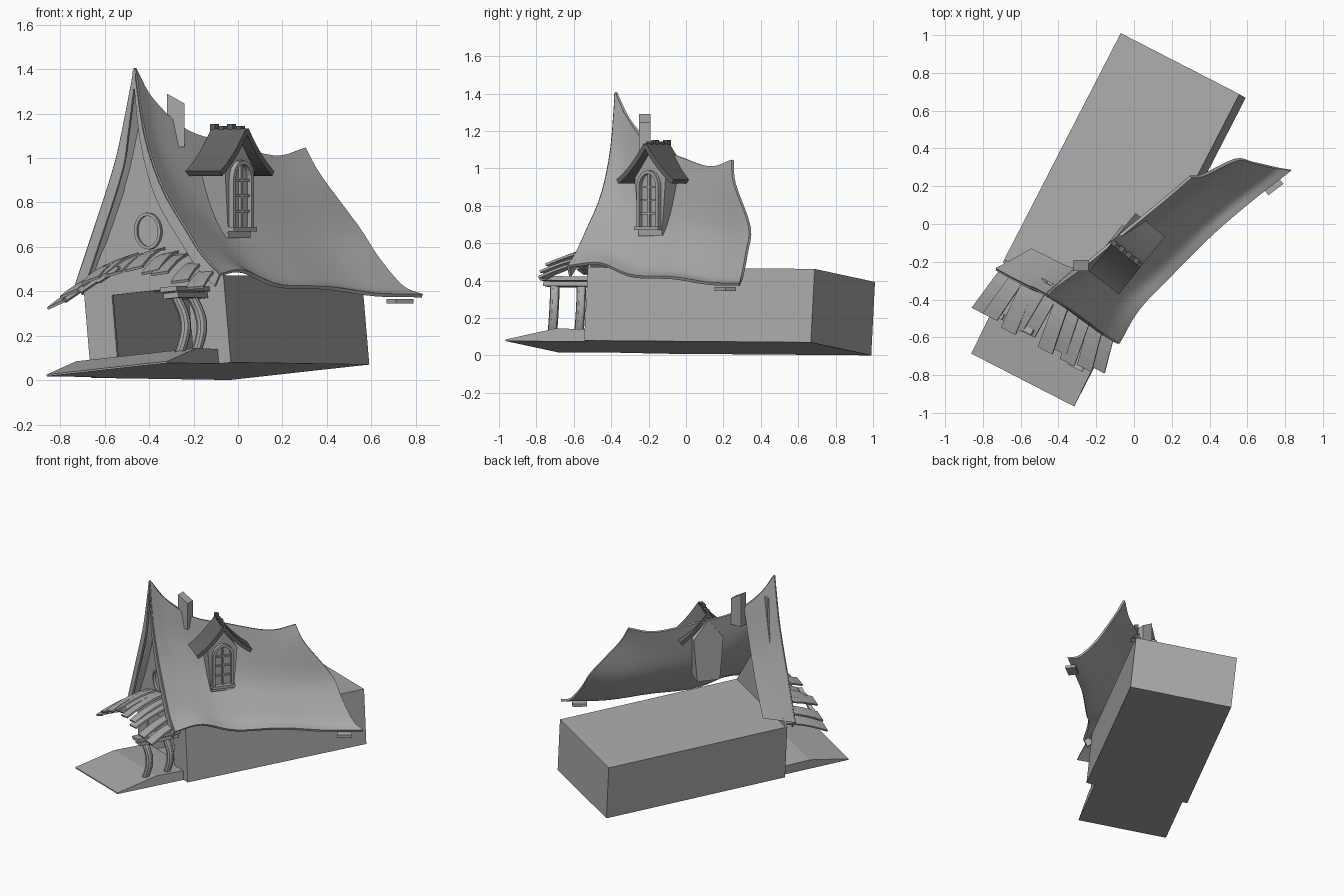
import bpy, bmesh, math, random
from mathutils import Matrix, Vector

random.seed(4)
if "Cube" in bpy.data.objects:
    bpy.data.objects.remove(bpy.data.objects["Cube"])


def material(name, value):
    m = bpy.data.materials.new(name)
    m.use_nodes = True
    colour = (value, value, value, 1)
    m.diffuse_color = colour
    m.node_tree.nodes["Principled BSDF"].inputs["Base Color"].default_value = colour
    return m


PALE = material("pale grey", 0.4)
DARK = material("dark grey", 0.13)


def frame(x, y, z, origin):
    m = Matrix((x, y, z)).transposed().to_4x4()
    m.translation = origin
    return m


# Leaning house frame, dormer frame and plain world frame
U, V = Vector((.885, -.455, .098)), Vector((.457, .888, -.007))
W = U.cross(V)
HOUSE = frame(U, V, W, (-.34, -.37, .045))
DORMER = frame((.62, .78, 0), (-.78, .62, 0), (0, 0, 1), (.03, -.21, 0))
WORLD = Matrix()


def build(name, verts, faces, place=HOUSE, mat=PALE, thick=0, smooth=False):
    me = bpy.data.meshes.new(name)
    bm = bmesh.new()
    vs = [bm.verts.new(place @ Vector(v)) for v in verts]
    for f in faces:
        bm.faces.new([vs[i] for i in f])
    bmesh.ops.recalc_face_normals(bm, faces=bm.faces)
    bm.to_mesh(me)
    bm.free()
    me.materials.append(mat)
    ob = bpy.data.objects.new(name, me)
    bpy.context.collection.objects.link(ob)
    bpy.ops.object.select_all(action='DESELECT')
    ob.select_set(True)
    bpy.context.view_layer.objects.active = ob
    if thick:
        mod = ob.modifiers.new("thickness", 'SOLIDIFY')
        mod.thickness, mod.offset = thick, 0
        bpy.ops.object.modifier_apply(modifier=mod.name)
    if smooth:
        bpy.ops.object.shade_smooth_by_angle(angle=math.radians(35))
    return ob


def prism(name, profile, a, b, axis=1, **kw):
    """Extrude a flat profile from a to b along an axis."""
    def put(p, d):
        q = list(p)
        q.insert(axis, d)
        return q
    n = len(profile)
    verts = [put(p, a) for p in profile] + [put(p, b) for p in profile]
    faces = [range(n), range(n, 2 * n)]
    faces += [(i, (i + 1) % n, n + (i + 1) % n, n + i) for i in range(n)]
    return build(name, verts, faces, **kw)


def box(name, lo, hi, **kw):
    (x, y, z), (p, q, r) = lo, hi
    return prism(name, [(x, z), (p, z), (p, r), (x, r)], y, q, **kw)


def sheet(name, fn, n, m, **kw):
    verts = [fn(i / n, j / m) for i in range(n + 1) for j in range(m + 1)]
    k = m + 1
    faces = [(i * k + j, i * k + j + 1, i * k + k + j + 1, i * k + k + j)
             for i in range(n) for j in range(m)]
    return build(name, verts, faces, **kw)


def along(points, t):
    """Smooth curve through points."""
    pts = [Vector(p) for p in points]
    f = t * (len(pts) - 1)
    i = min(int(f), len(pts) - 2)
    f -= i
    b, c = pts[i], pts[i + 1]
    a = pts[i - 1] if i else 2 * b - c
    d = pts[i + 2] if i + 2 < len(pts) else 2 * c - b
    return .5 * (2 * b + (c - a) * f + (2 * a - 5 * b + 4 * c - d) * f ** 2
                 + (3 * b - a - 3 * c + d) * f ** 3)


def roof(name, ridge, eave, front, back):
    """Surface blended between four border curves."""
    def point(s, t):
        sides = along(ridge, s).lerp(along(eave, s), t) + along(front, t).lerp(along(back, t), s)
        r0, r1, e0, e1 = (Vector(p) for p in (ridge[0], ridge[-1], eave[0], eave[-1]))
        return sides - r0.lerp(r1, s).lerp(e0.lerp(e1, s), t)
    return sheet(name, point, 24, 20, place=WORLD, thick=.016, smooth=True)


# Main roof slope and the short far slope
apex = (-.465, -.375, 1.405)
front_r = [apex, (-.42, -.40, 1.10), (-.34, -.45, .86), (-.23, -.53, .67), (-.16, -.58, .56), (-.08, -.63, .475)]
front_l = [apex, (-.52, -.345, 1.12), (-.56, -.33, .95), (-.64, -.29, .70), (-.73, -.24, .43)]
roof("main_roof",
     [apex, (-.39, -.31, 1.27), (-.24, -.2, 1.13), (-.06, -.05, 1.07), (.16, .13, 1.01), (.30, .25, 1.045)],
     [front_r[-1], (.02, -.46, .49), (.18, -.29, .425), (.40, -.07, .415), (.62, .12, .385), (.83, .285, .38)],
     front_r,
     [(.30, .25, 1.045), (.37, .26, .92), (.54, .34, .69), (.63, .325, .55), (.74, .30, .42), (.83, .285, .38)])
roof("far_roof", [apex, (-.39, -.31, 1.27), (-.31, -.24, 1.18)],
     [front_l[-1], (-.635, -.19, .44), (-.54, -.135, .45)], front_l,
     [(-.31, -.24, 1.18), (-.37, -.22, .92), (-.45, -.18, .67), (-.54, -.135, .45)])

# Boards under the roof edge of the gable
for name, edge, side in (("right_rake_board", front_r, -1), ("left_rake_board", front_l, 1)):
    sheet(name, lambda s, t: along(edge, s) + t * (side * .03 * U - .05 * W) * min(1, .3 + 2 * s),
          16, 1, place=WORLD, thick=.014)
box("eave_board", (-.05, -.035, -.01), (.05, .035, .01),
    place=Matrix.Translation((.73, .21, .355)) @ Matrix.Rotation(.65, 4, 'Z'))

# Chimney
prism("chimney", [(-.04, 1.05), (.04, 1.05), (.04, 1.245), (-.04, 1.29)], -.03, .03,
      place=Matrix.Translation((-.28, -.22, 0)))

# House body, open at the front
x, d, h = .355, 1.35, .395
build("house_body", [(a, b, c) for a in (-x, x) for b in (0, d) for c in (0, h)],
      [(0, 1, 3, 2), (4, 5, 7, 6), (0, 2, 6, 4), (1, 3, 7, 5), (2, 3, 7, 6)])

# Gable wall with a doorway
half = [(.355, .395), (.22, .6), (.11, .82), (.045, 1.05), (.015, 1.22)]
prism("gable_wall", [(-x, 0), (-.215, 0), (-.215, .36), (.17, .36), (.17, 0), (x, 0)] + half
      + [(-a, b) for a, b in reversed(half)], -.015, 0)


def ring(name, cx, cz, rx, rz, width, y0, y1, arc=1, n=24, **kw):
    """Flat elliptical band, a full ring or an arch."""
    for k in range(n):
        a, b = (math.tau * arc * q / n for q in (k, k + 1))
        pts = [(cx + (rx - o) * math.cos(g), cz + (rz - o) * math.sin(g))
               for g, o in ((a, 0), (b, 0), (b, width), (a, width))]
        prism(name, pts, y0, y1, **kw)


# Round gable window
ring("round_window_frame", 0, .63, .067, .083, .014, -.035, -.01)
prism("round_window_pane", [(.06 * math.cos(k * math.tau / 20), .63 + .075 * math.sin(k * math.tau / 20))
                            for k in range(20)], -.02, -.01)

# Porch ramp and platform
prism("porch", [(-.52, 0), (.04, 0), (.04, .065), (-.22, .07), (-.52, .008)], -.32, .295, axis=0)

# Bowed posts and stacked beams
for v in (-.27, -.11):
    def post(s, t):
        a = math.tau * t
        bow = .03 * math.sin(math.pi * s)
        return (.235 + bow + .024 * math.cos(a), v + bow * .6 + .026 * math.sin(a), .06 + .25 * s)
    sheet("porch_post", post, 8, 10, smooth=True)
box("porch_beam", (.20, -.32, .30), (.275, -.03, .325))
box("porch_top_beam", (.195, -.34, .33), (.28, 0, .352))

# Curved awning of uneven planks
count = 10
for k in range(count):
    c = -.3 + .6 * k / (count - 1)
    skew, drop, reach = random.uniform(-.03, .03), random.uniform(-.008, .008), random.uniform(.27, .33)

    def plank(s, t):
        uu = c + (t - .5) * .078 + skew * s
        top = .53 - 1.2 * c * c - .6 * c * (uu - c)
        return (uu * (1 + .12 * s), -.01 - reach * s, top + drop - .09 * s ** 1.6 + .012 * t)
    sheet("awning_plank", plank, 5, 1, thick=.012)
for k in range(3):
    place = HOUSE @ Matrix.Translation((-.27 + .09 * k, -.17, .37 + .035 * k)) @ Matrix.Rotation(-.45, 4, 'Y')
    box("awning_rafter", (-.06, -.12, -.008), (.06, -.09, .008), place=place)

# Dormer body with flared walls
prism("dormer_body", [(-.08, .64), (.08, .64), (.105, .95), (0, 1.09), (-.105, .95)], .03, .2, place=DORMER)

# Dormer roof, one swept slope per side
for name, side in (("dormer_left_slope", -1), ("dormer_right_slope", 1)):
    sheet(name, lambda s, t: (side * .19 * t, -.015 + .2 * s, 1.125 - .27 * t + .075 * t * t),
          2, 8, place=DORMER, mat=DARK, thick=.026)
for k in range(4):
    box("ridge_cap", (-.014, .01 + .05 * k, 1.115), (.014, .04 + .05 * k, 1.145 + .008 * (k % 2)),
        place=DORMER, mat=DARK)

# Arched dormer window with glazing bars
for s in (-1, 1):
    box("window_jamb", (s * .066 - .009, .005, .68), (s * .066 + .009, .035, .9), place=DORMER)
ring("window_arch", 0, .9, .075, .09, .018, .005, .035, arc=.5, n=10, place=DORMER)
box("window_sill", (-.082, -.005, .67), (.082, .035, .69), place=DORMER)
box("window_upright", (-.006, .015, .69), (.006, .032, .975), place=DORMER)
for z in (.76, .83, .9):
    box("window_bar", (-.06, .017, z - .005), (.06, .032, z + .005), place=DORMER)
